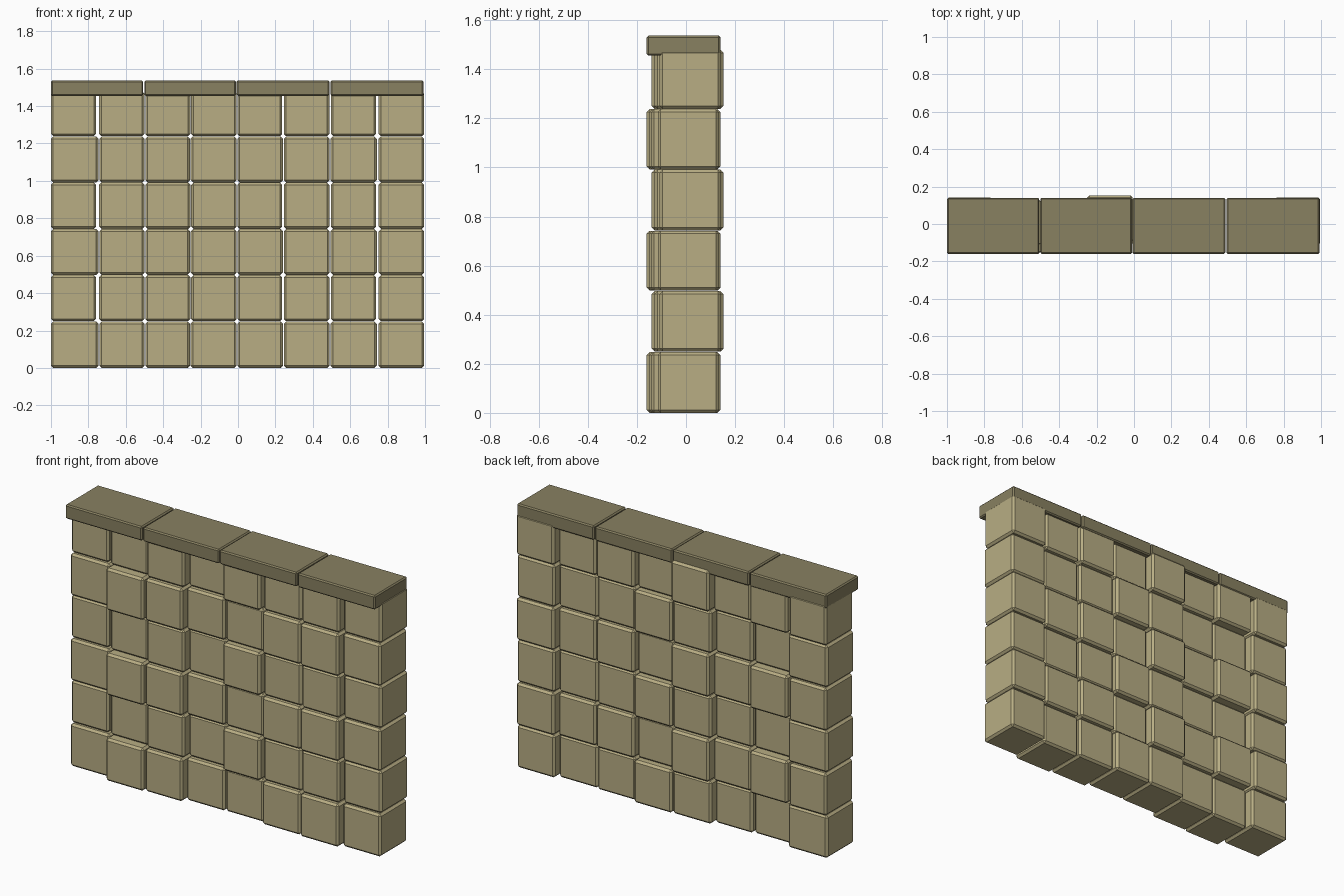
import bpy

if "Cube" in bpy.data.objects:
    bpy.data.objects.remove(bpy.data.objects["Cube"])

def material(name, color):
    m = bpy.data.materials.new(name)
    m.diffuse_color = (*color, 1)
    m.use_nodes = True
    m.node_tree.nodes["Principled BSDF"].inputs["Base Color"].default_value = m.diffuse_color
    return m

stone = material("sandstone", (0.48, 0.42, 0.23))
dark = material("dark_sandstone", (0.25, 0.22, 0.12))

def block(name, x0, x1, y0, y1, z0, z1, mat, bevel):
    """Box between two corners with a single chamfer on every edge."""
    bpy.ops.mesh.primitive_cube_add(
        size=1, location=((x0 + x1) / 2, (y0 + y1) / 2, (z0 + z1) / 2))
    o = bpy.context.object
    o.name = name
    o.scale = (x1 - x0, y1 - y0, z1 - z0)
    bpy.ops.object.transform_apply(location=False, rotation=False, scale=True)
    o.data.materials.append(mat)
    mod = o.modifiers.new("chamfer", "BEVEL")
    mod.width = bevel
    mod.segments = 1
    return o

# Two alternating courses: (left, right, front y) of each stone
even = [(-1.0, -0.746, -0.117), (-0.741, -0.5, -0.16), (-0.495, -0.257, -0.15),
        (-0.253, -0.007, -0.115), (-0.003, 0.24, -0.11), (0.245, 0.49, -0.133),
        (0.495, 0.742, -0.142), (0.752, 0.995, -0.115)]
odd = [(-1.0, -0.759, -0.107), (-0.743, -0.5, -0.115), (-0.495, -0.254, -0.135),
       (-0.25, -0.007, -0.097), (-0.003, 0.236, -0.14), (0.245, 0.488, -0.118),
       (0.497, 0.738, -0.128), (0.752, 0.995, -0.107)]
depth = 0.25
rows = [(0.0, 0.248), (0.25, 0.496), (0.498, 0.742),
        (0.744, 0.991), (0.992, 1.237), (1.239, 1.478)]

# Wall stones
for r, (z0, z1) in enumerate(rows):
    for c, (x0, x1, y) in enumerate(odd if r % 2 else even):
        block(f"stone_{r}_{c}", x0, x1, y, y + depth, z0, z1, stone, 0.012)

# Coping slabs along the top
for i, (x0, x1) in enumerate([(-1.0, -0.507), (-0.501, -0.011),
                              (-0.008, 0.488), (0.495, 0.992)]):
    block(f"coping_slab_{i}", x0, x1, -0.16, 0.14, 1.455, 1.537, dark, 0.007)
